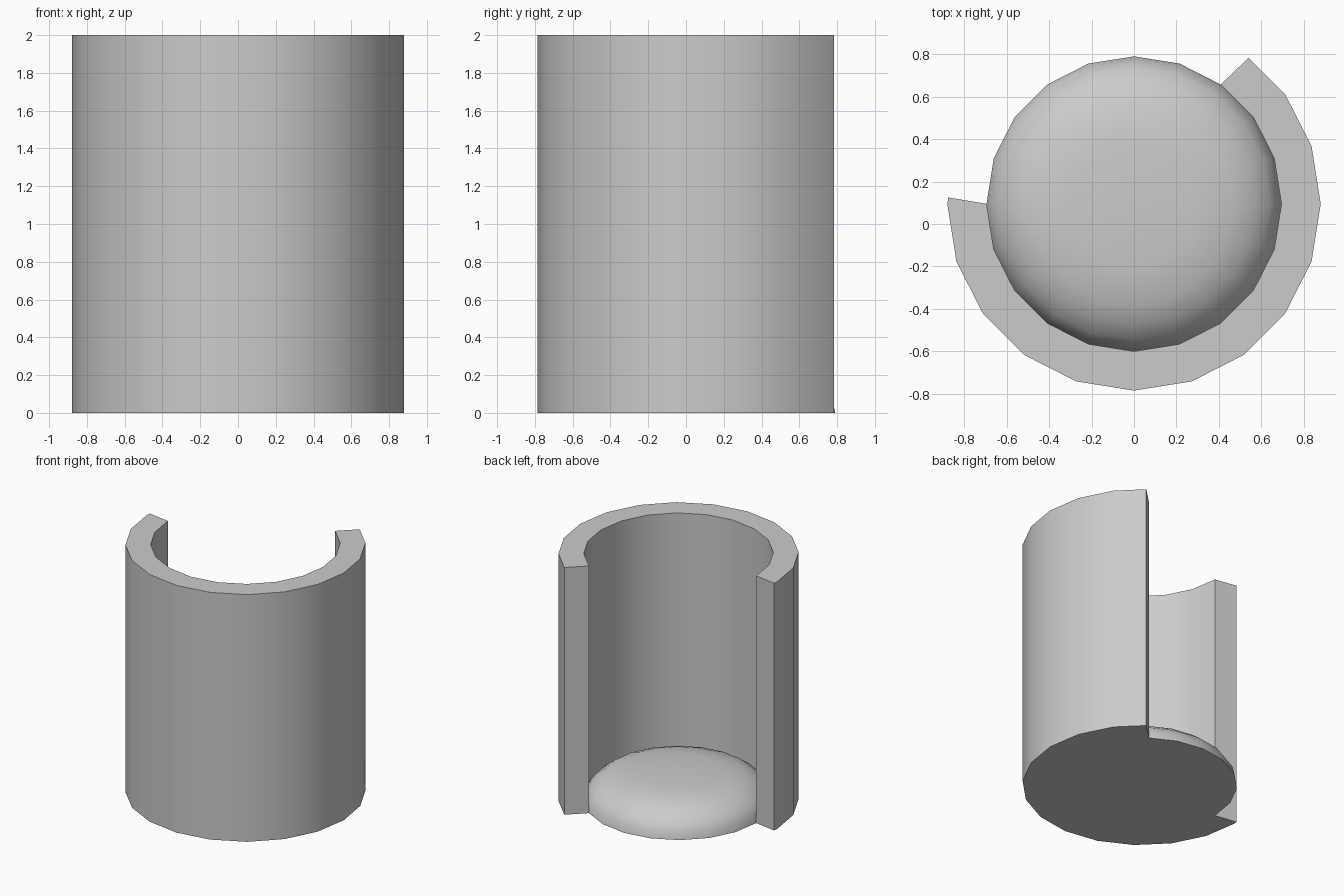
import bpy, bmesh, math

cube = bpy.data.objects.get("Cube")
if cube:
    bpy.data.objects.remove(cube, do_unlink=True)

SIDES = 20
STEP = 360 / SIDES
INNER, OUTER, HEIGHT = 0.695, 0.88, 2.0
CENTRE_Y = 0.095

grey = bpy.data.materials.new("plain grey")
grey.use_nodes = True
grey.diffuse_color = (0.6, 0.6, 0.6, 1)
grey.node_tree.nodes["Principled BSDF"].inputs["Base Color"].default_value = grey.diffuse_color


def polar(radius, degrees):
    a = math.radians(degrees)
    return radius * math.cos(a), radius * math.sin(a)


def edge_point(radius, degrees, fraction):
    """Point part of the way along one polygon side."""
    a, b = polar(radius, degrees), polar(radius, degrees - STEP)
    return tuple(p + (q - p) * fraction for p, q in zip(a, b))


def finish(name, bm):
    bmesh.ops.recalc_face_normals(bm, faces=bm.faces)
    mesh = bpy.data.meshes.new(name)
    bm.to_mesh(mesh)
    bm.free()
    mesh.materials.append(grey)
    obj = bpy.data.objects.new(name, mesh)
    obj.location.y = CENTRE_Y
    bpy.context.collection.objects.link(obj)
    bpy.ops.object.select_all(action="DESELECT")
    obj.select_set(True)
    bpy.context.view_layer.objects.active = obj
    bpy.ops.object.shade_smooth_by_angle(angle=math.radians(35))


# Open round wall: a C-shaped outline, raised to full height
outline = [edge_point(OUTER, 54, 0.12)]
outline += [polar(OUTER, 36 - STEP * i) for i in range(13)]
outline += [edge_point(OUTER, 180, 0.11)]
outline += [polar(INNER, 180 + STEP * i) for i in range(14)]
bm = bmesh.new()
base = bm.faces.new([bm.verts.new((x, y, 0)) for x, y in outline])
raised = bmesh.ops.extrude_face_region(bm, geom=[base], use_keep_orig=True)
bmesh.ops.translate(bm, vec=(0, 0, HEIGHT),
                    verts=[v for v in raised["geom"] if isinstance(v, bmesh.types.BMVert)])
finish("curved_wall", bm)

# Cushioned floor: rounded rim with a flat middle
FLAT, RISE = 0.302, 0.237
bm = bmesh.new()
rings = []
for a in (0, 15, 30, 47, 64.5, 90):
    c, z = polar(1, a)
    radius = FLAT + (INNER - FLAT) * c
    rings.append([bm.verts.new((*polar(radius, STEP * i), RISE * z)) for i in range(SIDES)])
for low, high in zip(rings, rings[1:]):
    for i in range(SIDES):
        j = (i + 1) % SIDES
        bm.faces.new((low[i], low[j], high[j], high[i]))
bm.faces.new(rings[0])
bm.faces.new(rings[-1])
finish("rounded_floor", bm)
